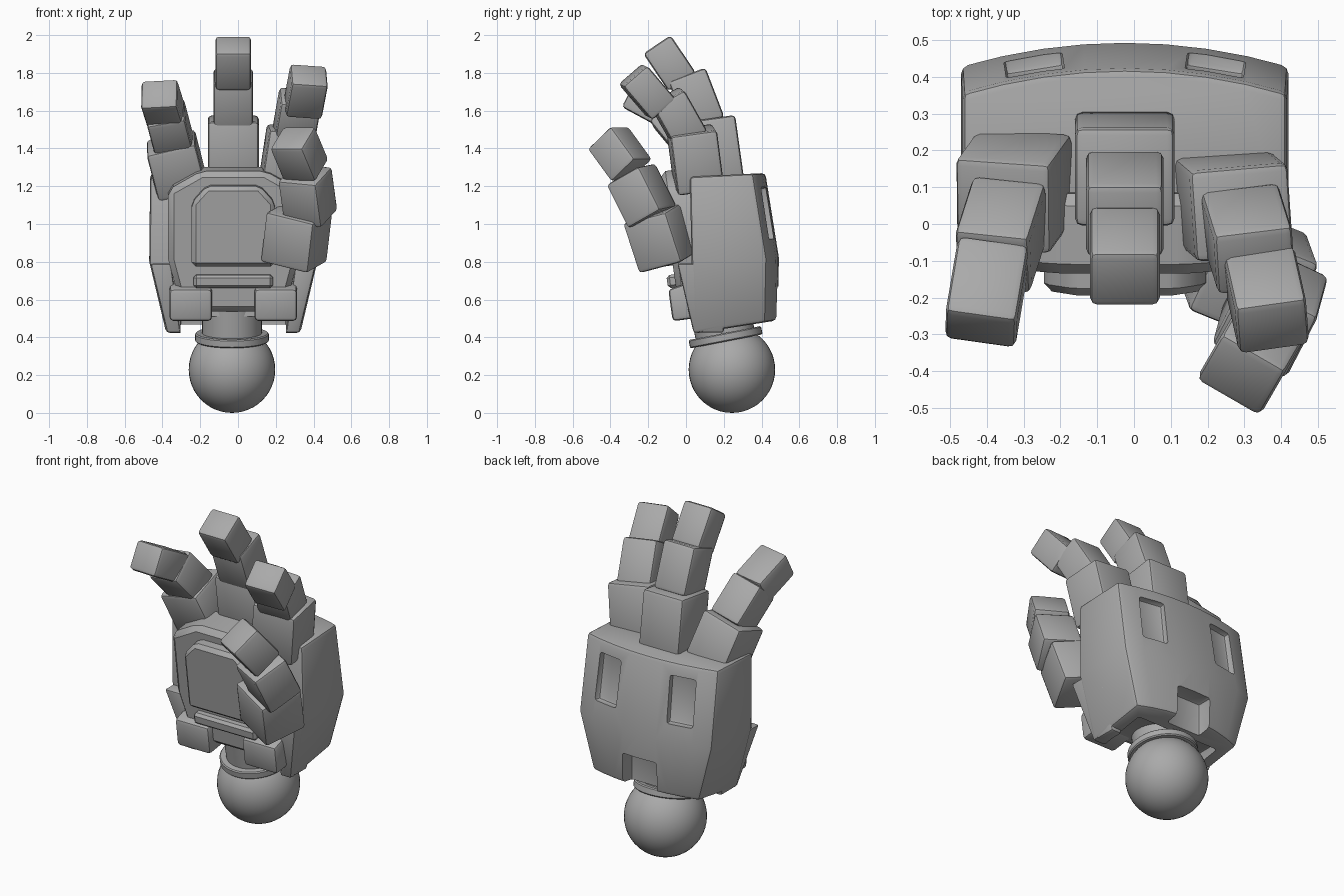
import bpy, bmesh, math
from mathutils import Matrix, Vector

cube = bpy.data.objects.get("Cube")
if cube:
    bpy.data.objects.remove(cube, do_unlink=True)

CX = -0.025          # centre line of the hand
LEAN = 8             # forward lean of the palm, degrees

grey = bpy.data.materials.new("mid_grey")
grey.use_nodes = True
grey.diffuse_color = (0.4, 0.4, 0.4, 1)
grey.node_tree.nodes["Principled BSDF"].inputs["Base Color"].default_value = (0.4, 0.4, 0.4, 1)


def make(name, bm, loc=(0, 0, 0), rot=(0, 0, 0)):
    bmesh.ops.recalc_face_normals(bm, faces=bm.faces)
    mesh = bpy.data.meshes.new(name)
    bm.to_mesh(mesh)
    bm.free()
    mesh.materials.append(grey)
    obj = bpy.data.objects.new(name, mesh)
    obj.location = loc
    obj.rotation_euler = [math.radians(a) for a in rot]
    bpy.context.collection.objects.link(obj)
    return obj


def finish(obj, bevel=0.0, segments=2, cutters=()):
    if bevel:
        mod = obj.modifiers.new("edges", 'BEVEL')
        mod.width, mod.segments = bevel, segments
        mod.limit_method = 'ANGLE'
        mod.angle_limit = math.radians(25)
    for cutter in cutters:
        mod = obj.modifiers.new("cut", 'BOOLEAN')
        mod.operation, mod.object, mod.solver = 'DIFFERENCE', cutter, 'EXACT'
    bpy.ops.object.select_all(action='DESELECT')
    bpy.context.view_layer.objects.active = obj
    obj.select_set(True)
    bpy.ops.object.convert(target='MESH')
    bpy.ops.object.shade_smooth_by_angle(angle=math.radians(32))
    return obj


def box(name, size, loc, rot=(0, 0, 0)):
    bm = bmesh.new()
    bmesh.ops.create_cube(bm, size=1, matrix=Matrix.Diagonal((*size, 1)))
    return make(name, bm, loc, rot)


def loft(name, rings):
    """Closed skin through rings of equal point count."""
    bm = bmesh.new()
    loops = [[bm.verts.new(p) for p in ring] for ring in rings]
    for a, b in zip(loops, loops[1:]):
        for i in range(len(a)):
            j = (i + 1) % len(a)
            bm.faces.new((a[i], a[j], b[j], b[i]))
    bm.faces.new(loops[0])
    bm.faces.new(loops[-1])
    return make(name, bm)


def plate(name, half, depth, loc):
    """Mirrored x-z outline pushed back in y, leaning with the palm."""
    outline = half + [(-x, z) for x, z in reversed(half)]
    obj = loft(name, [[(x, y, z) for x, z in outline] for y in (0, depth)])
    obj.location = loc
    obj.rotation_euler.x = math.radians(LEAN)
    return obj


def shell_ring(zf, zb, hw, yf, yb):
    """Flat front, rounded back."""
    ring = [(CX - hw, yf, zf)]
    for i in range(9):
        t = i / 4 - 1
        y = yb - 0.065 * t * t
        ring.append((CX + hw * t, y, zf + (zb - zf) * (y - yf) / (yb - yf)))
    return ring + [(CX + hw, yf, zf)]


# Cutters for the back slots, the wrist notch and the hollow underside
cutters = []
for side in (-1, 1):
    cutters.append(box("slot_cutter", (0.16, 0.12, 0.28),
                       (CX + side * 0.25, 0.455, 1.06), (8, 0, -side * 9)))
cutters.append(box("notch_cutter", (0.23, 0.2, 0.34), (CX, 0.49, 0.50)))
cutters.append(box("hollow_cutter", (0.56, 0.45, 0.3), (CX, 0.12, 0.36)))
for c in cutters:
    c.hide_render = True
    finish(c, 0.015)

# Hand back shell
shell = loft("hand_shell", [shell_ring(0.42, 0.49, 0.355, 0.045, 0.485),
                            shell_ring(0.80, 0.82, 0.445, 0.03, 0.492),
                            shell_ring(1.25, 1.27, 0.44, 0.02, 0.42)])
finish(shell, 0.02, 2, cutters)
for c in cutters:
    bpy.data.objects.remove(c, do_unlink=True)

# Forward cheeks of the shell beside the heel
for side, name in ((-1, "right_cheek"), (1, "left_cheek")):
    rings = []
    for z, outer, inner, yf in ((0.425, 0.35, 0.28, 0.04), (0.79, 0.438, 0.33, -0.045)):
        rings.append([(CX + side * x, y, z) for x, y in
                      ((inner, yf), (outer, yf), (outer, 0.2), (inner, 0.2))])
    finish(loft(name, rings), 0.012)

# Palm, raised centre plate, ledge and heel pads
palm = plate("palm", [(0.27, -0.36), (0.345, -0.08), (0.345, 0.29), (0.17, 0.39)],
             0.22, (CX, -0.085, 0.89))
finish(palm, 0.03, 1)
centre = plate("palm_plate", [(0.22, -0.2), (0.22, 0.14), (0.14, 0.23)],
               0.12, (CX, -0.165, 0.97))
finish(centre, 0.022, 1)
finish(box("heel_ledge", (0.42, 0.1, 0.07), (CX, -0.05, 0.7), (LEAN, 0, 0)), 0.015, 1)
for side, name in ((-1, "right_heel_pad"), (1, "left_heel_pad")):
    pad = box(name, (0.225, 0.16, 0.2), (CX + side * 0.225, -0.005, 0.595), (LEAN, 0, 0))
    for v in pad.data.vertices:          # slope the top front edge
        if v.co.z > 0 and v.co.y < 0:
            v.co.z -= 0.03
    finish(pad, 0.02)

# Fingers: size, centre and rotation of each joint from base to tip
digits = {
    "middle_finger": [((0.27, 0.27, 0.34), (CX, 0.15, 1.39), (8, 0, 0)),
                      ((0.21, 0.21, 0.28), (CX, 0.055, 1.66), (21, 0, 0)),
                      ((0.19, 0.175, 0.24), (CX, -0.087, 1.851), (34, 0, 0))],
    "index_finger": [((0.27, 0.25, 0.32), (0.27, 0.05, 1.34), (8, 8, 5)),
                     ((0.215, 0.19, 0.26), (0.31, -0.04, 1.56), (30, 6, 7)),
                     ((0.195, 0.17, 0.24), (0.36, -0.205, 1.70), (41, 4, 8))],
    "ring_finger": [((0.265, 0.26, 0.27), (-0.325, 0.09, 1.31), (20, -13, -4)),
                    ((0.205, 0.2, 0.25), (-0.36, -0.03, 1.50), (40, -10, -6)),
                    ((0.195, 0.17, 0.24), (-0.40, -0.185, 1.634), (62, -3, -8))],
    "thumb": [((0.28, 0.26, 0.28), (0.31, -0.13, 0.93), (14, 13, -22)),
              ((0.225, 0.22, 0.26), (0.37, -0.235, 1.15), (27, 5, -25)),
              ((0.2, 0.19, 0.23), (0.325, -0.35, 1.37), (40, 0, -30))],
}
for digit, joints in digits.items():
    for part, (size, loc, rot) in zip(("base", "mid", "tip"), joints):
        joint = box(f"{digit}_{part}", size, loc, rot)
        finish(joint, 0.02)

# Wrist ball, neck and collar
ball_centre = Vector((CX - 0.007, 0.243, 0.229))
bm = bmesh.new()
bmesh.ops.create_uvsphere(bm, u_segments=40, v_segments=24, radius=0.229)
finish(make("wrist_ball", bm, ball_centre))
axis = Vector((0, -math.sin(math.radians(11)), math.cos(math.radians(11))))
for name, radius, height, along in (("wrist_neck", 0.158, 0.36, 0.3),
                                    ("wrist_collar", 0.195, 0.045, 0.175)):
    bm = bmesh.new()
    bmesh.ops.create_cone(bm, cap_ends=True, segments=40, radius1=radius,
                          radius2=radius, depth=height)
    finish(make(name, bm, ball_centre + axis * along, (11, 0, 0)), 0.006, 1)
